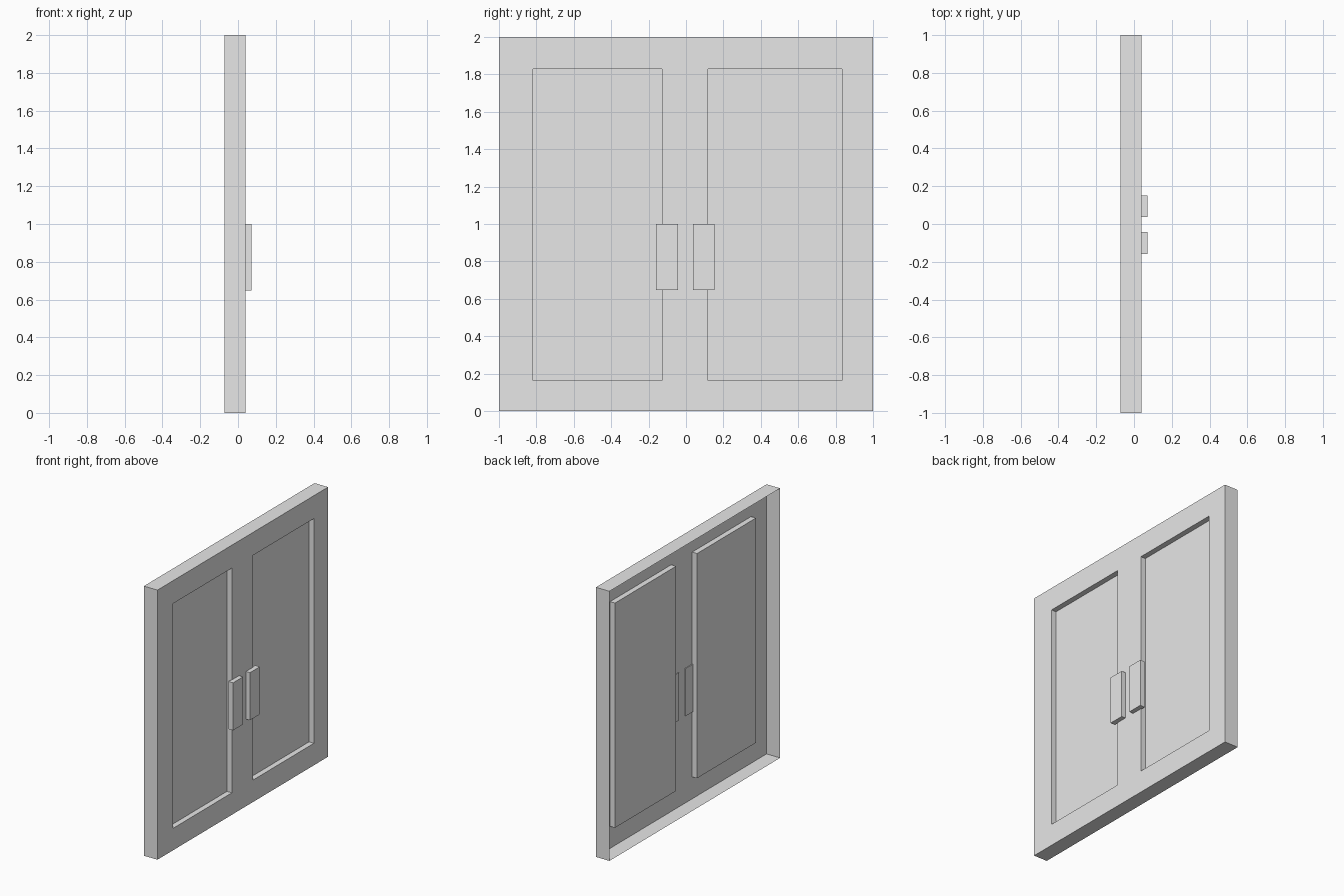
import bpy
import bmesh
from mathutils import Matrix, Vector

cube = bpy.data.objects.get("Cube")
if cube:
    bpy.data.objects.remove(cube, do_unlink=True)

# Single plain grey material
grey = bpy.data.materials.new("light grey")
grey.use_nodes = True
colour = (0.8, 0.8, 0.8, 1.0)
grey.diffuse_color = colour
grey.node_tree.nodes["Principled BSDF"].inputs["Base Color"].default_value = colour

FRONT, BACK = 0.039, -0.072
PANEL_DEPTH = 0.04


def finish(bm, name):
    bmesh.ops.recalc_face_normals(bm, faces=bm.faces[:])
    mesh = bpy.data.meshes.new(name)
    bm.to_mesh(mesh)
    bm.free()
    mesh.materials.append(grey)
    obj = bpy.data.objects.new(name, mesh)
    bpy.context.collection.objects.link(obj)
    return obj


def door_shell():
    """Open-backed sheet with two sunken panels and a folded rim."""
    ys = [-1, -0.818, -0.128, 0.118, 0.834, 1]
    zs = [0, 0.163, 1.83, 2]
    bm = bmesh.new()
    grid = [[bm.verts.new((FRONT, y, z)) for z in zs] for y in ys]
    panels = []
    for i in range(len(ys) - 1):
        for j in range(len(zs) - 1):
            face = bm.faces.new((grid[i][j], grid[i + 1][j],
                                 grid[i + 1][j + 1], grid[i][j + 1]))
            if j == 1 and i in (1, 3):
                panels.append(face)

    # Fold the outer rim backwards
    rim = [e for e in bm.edges if e.is_boundary]
    result = bmesh.ops.extrude_edge_only(bm, edges=rim)
    rim_verts = [g for g in result["geom"] if isinstance(g, bmesh.types.BMVert)]
    bmesh.ops.translate(bm, verts=rim_verts, vec=(BACK - FRONT, 0, 0))

    # Sink the panels
    result = bmesh.ops.extrude_discrete_faces(bm, faces=panels)
    for face in result["faces"]:
        bmesh.ops.translate(bm, verts=face.verts[:], vec=(-PANEL_DEPTH, 0, 0))
    return finish(bm, "double_door")


def box(name, low, high):
    low, high = Vector(low), Vector(high)
    bm = bmesh.new()
    bmesh.ops.create_cube(bm, size=1, matrix=Matrix.Translation((low + high) / 2)
                          @ Matrix.Diagonal((*(high - low), 1)))
    return finish(bm, name)


door_shell()

# Pull plates, set slightly into the sheet
for name, y0, y1 in (("handle_a", -0.16, -0.043), ("handle_b", 0.037, 0.152)):
    box(name, (0.033, y0, 0.647), (0.072, y1, 1.0))
